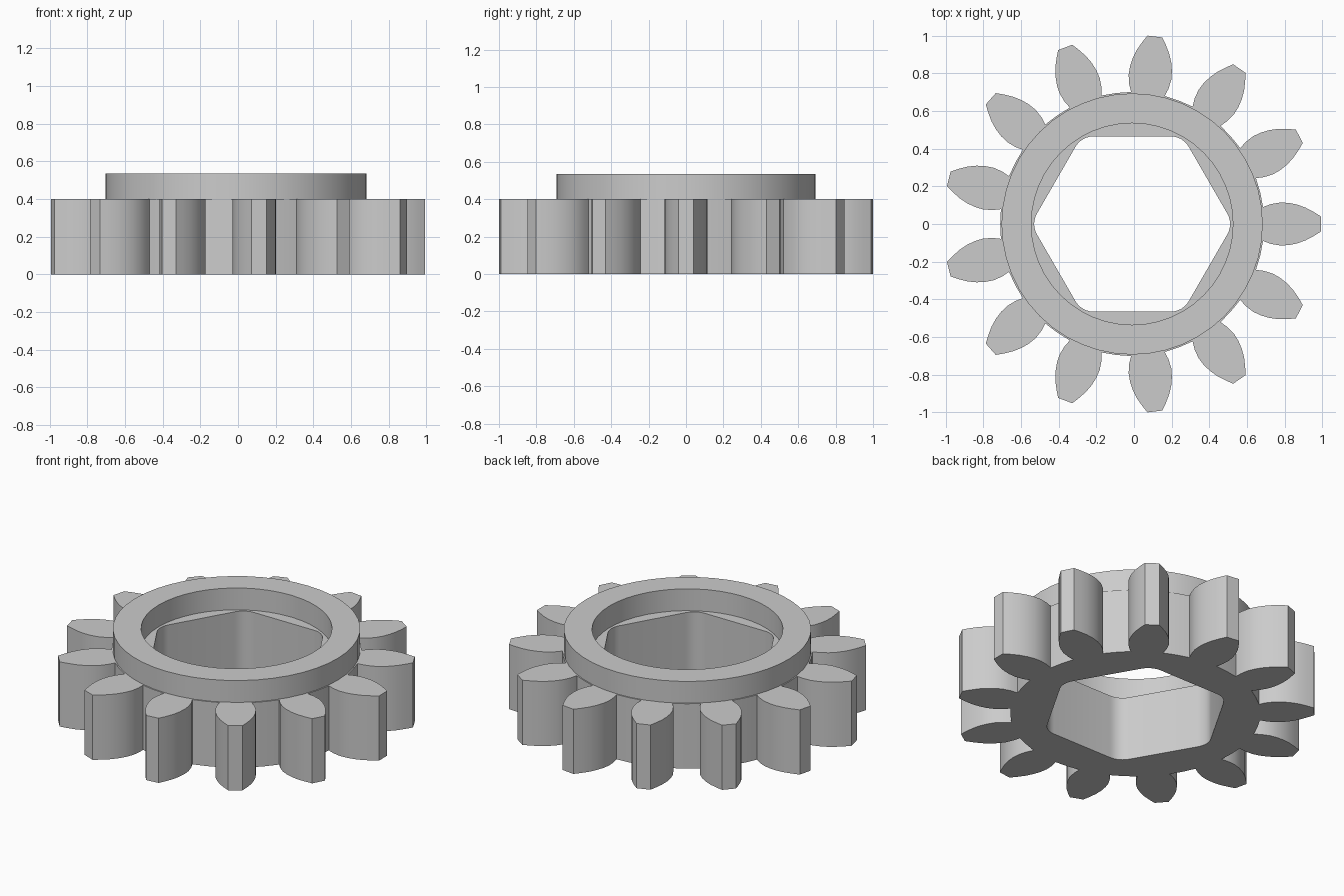
import bpy
import bmesh
from math import sin, cos, pi, radians
from mathutils import Vector, Matrix

cube = bpy.data.objects.get("Cube")
if cube:
    bpy.data.objects.remove(cube)

TEETH = 13
CENTRE_X = -0.01  # odd tooth count puts the axis slightly off the bounds centre

grey = bpy.data.materials.new("plain grey")
grey.use_nodes = True
grey.diffuse_color = (0.6, 0.6, 0.6, 1)
grey.node_tree.nodes["Principled BSDF"].inputs["Base Color"].default_value = (0.6, 0.6, 0.6, 1)


def circle(radius, count):
    return [(radius * cos(2 * pi * i / count), radius * sin(2 * pi * i / count)) for i in range(count)]


def gear_outline():
    # Half a tooth as (distance from axis, half width), root to tip
    half = [(0.695, 0.09), (0.735, 0.105), (0.785, 0.114), (0.83, 0.112),
            (0.875, 0.103), (0.92, 0.087), (0.965, 0.063), (1.002, 0.04)]
    tooth = [(r, -w) for r, w in half] + [(r, w) for r, w in reversed(half)]
    gap = pi / TEETH
    tooth.append((0.7 * cos(gap), 0.7 * sin(gap)))
    points = []
    for i in range(TEETH):
        turn = Matrix.Rotation(2 * pi * i / TEETH, 2)
        points += [tuple(turn @ Vector(p)) for p in tooth]
    return points


def rounded_hexagon(apothem, fillet, steps=6):
    # Fillet arcs around the six corners, first corner on +x
    centre = (apothem - fillet) / cos(pi / 6)
    points = []
    for k in range(6):
        mid = k * pi / 3
        for s in range(steps + 1):
            a = mid + radians(60) * (s / steps - 0.5)
            points.append((centre * cos(mid) + fillet * cos(a),
                           centre * sin(mid) + fillet * sin(a)))
    return points


def ring_prism(name, outer, inner, bottom, top):
    bm = bmesh.new()
    edges = []
    for loop in (outer, inner):
        verts = [bm.verts.new((x, y, bottom)) for x, y in loop]
        edges += [bm.edges.new((v, verts[i - 1])) for i, v in enumerate(verts)]
    bmesh.ops.triangle_fill(bm, edges=edges, use_beauty=True, normal=(0, 0, 1))
    grown = bmesh.ops.extrude_face_region(bm, geom=bm.faces[:], use_keep_orig=True)
    lifted = [g for g in grown["geom"] if isinstance(g, bmesh.types.BMVert)]
    bmesh.ops.translate(bm, verts=lifted, vec=(0, 0, top - bottom))
    bmesh.ops.recalc_face_normals(bm, faces=bm.faces[:])
    mesh = bpy.data.meshes.new(name)
    bm.to_mesh(mesh)
    bm.free()
    mesh.materials.append(grey)
    obj = bpy.data.objects.new(name, mesh)
    obj.location.x = CENTRE_X
    bpy.context.collection.objects.link(obj)
    bpy.ops.object.select_all(action="DESELECT")
    obj.select_set(True)
    bpy.context.view_layer.objects.active = obj
    bpy.ops.object.shade_smooth_by_angle(angle=radians(30))
    return obj


# Toothed wheel with a hexagonal bore
ring_prism("toothed_wheel", gear_outline(), rounded_hexagon(0.465, 0.11), 0, 0.4)

# Raised round collar on top
ring_prism("collar", circle(0.693, 48), circle(0.535, 48), 0.4, 0.535)
